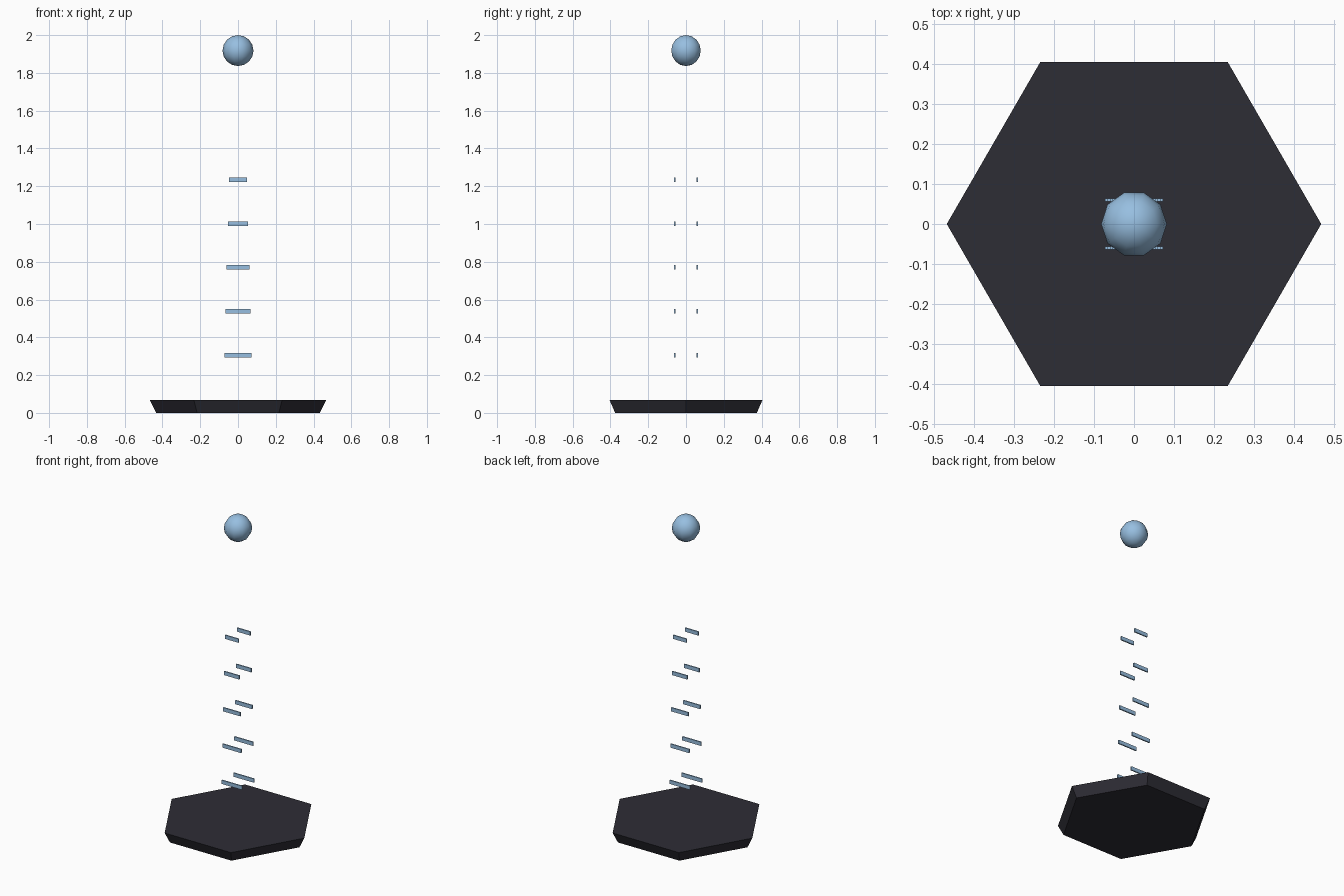
import bpy
import math

cube = bpy.data.objects.get("Cube")
if cube:
    bpy.data.objects.remove(cube, do_unlink=True)


def make_material(name, color):
    mat = bpy.data.materials.new(name)
    mat.use_nodes = True
    mat.diffuse_color = color
    mat.node_tree.nodes["Principled BSDF"].inputs["Base Color"].default_value = color
    return mat


def finish(name, mat):
    obj = bpy.context.object
    obj.name = name
    obj.data.name = name
    obj.data.materials.append(mat)
    return obj


charcoal = make_material("charcoal", (0.027, 0.026, 0.036, 1))
pale_blue = make_material("pale_blue", (0.31, 0.52, 0.75, 1))

# Hexagonal base, flared upward, with corners on the x axis
BASE_HEIGHT = 0.067
bpy.ops.mesh.primitive_cone_add(vertices=6, radius1=0.433, radius2=0.467,
                                depth=BASE_HEIGHT, location=(0, 0, BASE_HEIGHT / 2),
                                rotation=(0, 0, math.radians(30)))
finish("hexagonal_base", charcoal)
bpy.ops.object.transform_apply(location=False, rotation=True, scale=False)

# Floating light strips, front and back, narrowing toward the top
for level in range(5):
    z = 0.305 + level * 0.2325
    width = 0.145 - level * 0.0128
    for side, y in (("front", -0.06), ("back", 0.06)):
        bpy.ops.mesh.primitive_cube_add(size=1, location=(0, y, z))
        strip = finish(f"{side}_strip_{level + 1}", pale_blue)
        strip.scale = (width, 0.008, 0.024)
        bpy.ops.object.transform_apply(location=False, rotation=False, scale=True)

# Floating orb at the top
ORB_RADIUS = 0.082
bpy.ops.mesh.primitive_uv_sphere_add(segments=10, ring_count=8, radius=ORB_RADIUS,
                                     location=(0, 0, 2 - ORB_RADIUS))
orb = finish("top_orb", pale_blue)
# Turn the orb so that a corner of its outline points along x
corner = max(orb.data.vertices, key=lambda v: math.hypot(v.co.x, v.co.y))
orb.rotation_euler.z = -math.atan2(corner.co.y, corner.co.x)
bpy.ops.object.transform_apply(location=False, rotation=True, scale=False)
bpy.ops.object.shade_smooth()
